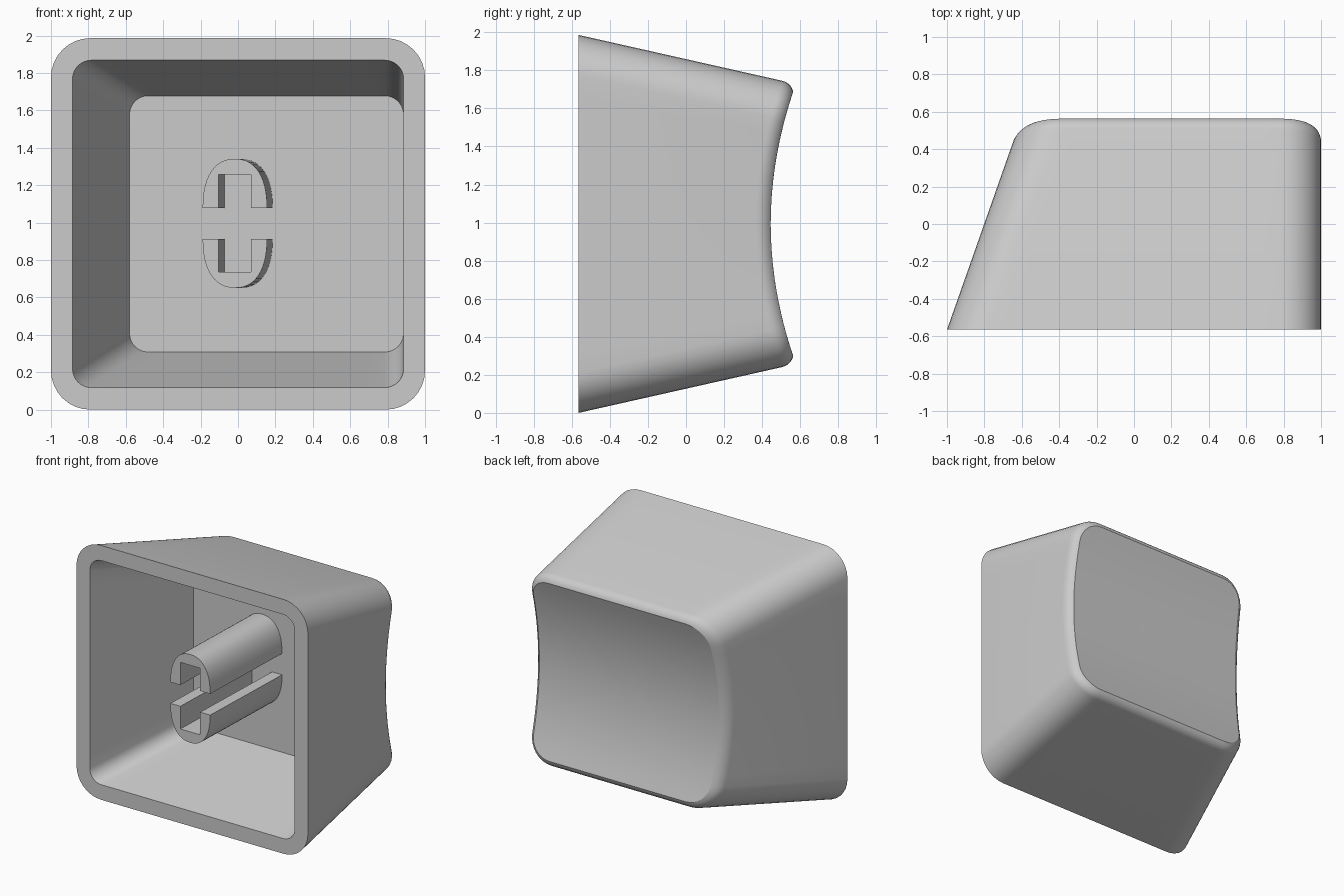
import bpy, bmesh
from math import sin, cos, pi, radians
from mathutils import Vector

cube = bpy.data.objects.get("Cube")
if cube:
    bpy.data.objects.remove(cube, do_unlink=True)

MID_Z = 0.993            # centre height of the cap
FRONT, BACK = -0.565, 0.565

grey = bpy.data.materials.new("light grey plastic")
grey.use_nodes = True
grey.diffuse_color = (0.6, 0.6, 0.6, 1)
grey.node_tree.nodes["Principled BSDF"].inputs["Base Color"].default_value = (0.6, 0.6, 0.6, 1)


def finish(bm, name, angle):
    bmesh.ops.recalc_face_normals(bm, faces=bm.faces)
    mesh = bpy.data.meshes.new(name)
    bm.to_mesh(mesh)
    bm.free()
    mesh.materials.append(grey)
    obj = bpy.data.objects.new(name, mesh)
    bpy.context.collection.objects.link(obj)
    bpy.ops.object.select_all(action="DESELECT")
    obj.select_set(True)
    bpy.context.view_layer.objects.active = obj
    bpy.ops.object.shade_smooth_by_angle(angle=radians(angle))
    return obj


def rounded_rect(x0, x1, z0, z1, r, arc=8, side=14):
    """Rounded rectangle as (x, z) pairs, with evenly divided straight sides."""
    corners = [(x1 - r, z1 - r), (x0 + r, z1 - r), (x0 + r, z0 + r), (x1 - r, z0 + r)]
    arcs = []
    for k, (cx, cz) in enumerate(corners):
        angles = [(k + i / arc) * pi / 2 for i in range(arc + 1)]
        arcs.append([Vector((cx + r * cos(a), cz + r * sin(a))) for a in angles])
    points = []
    for k in range(4):
        end, start = arcs[k][-1], arcs[(k + 1) % 4][0]
        points += arcs[k] + [end.lerp(start, i / side) for i in range(1, side)]
    return points


def outer_section(y, inset=0.0):
    """Outer wall outline at depth y; one side is upright, the rest taper."""
    t = y - FRONT
    dz = 0.225 * t + inset
    return rounded_rect(-1 + 0.352 * t + inset, 1 - inset, dz, 2 * MID_Z - dz, 0.21 - inset)


def dish(z):
    return 0.445 + 0.245 * (z - MID_Z) ** 2


def dished_ring(drop, inset):
    """Outer outline that follows the curved dish, lowered by drop."""
    ring = []
    for i in range(len(outer_section(0))):
        y = 0.5
        for _ in range(5):
            y = dish(outer_section(y, inset)[i].y) - drop
        p = outer_section(y, inset)[i]
        ring.append((p.x, y, p.y))
    return ring


def flat_ring(outline, y):
    return [(p.x, y, p.y) for p in outline]


# Hollow shell: cavity floor, cavity wall, rim, outer wall, rounded edge, dish
rings = [
    flat_ring(rounded_rect(-0.58, 0.885, 0.308, 1.678, 0.1), 0.28),
    flat_ring(rounded_rect(-0.885, 0.885, 0.118, 1.868, 0.1), FRONT),
    flat_ring(outer_section(FRONT), FRONT),
]
fillet, sweep, steps = 0.09, radians(60), 5
for i in range(steps + 1):
    a = sweep * i / steps
    rings.append(dished_ring(fillet * (sin(sweep) - sin(a)), fillet * (1 - cos(a))))
edge, centre_x = rings[-1], 0.185
for k in range(9, 0, -1):
    s = k / 10
    scaled = [(centre_x + (x - centre_x) * s, MID_Z + (z - MID_Z) * s) for x, _, z in edge]
    rings.append([(x, dish(z), z) for x, z in scaled])

bm = bmesh.new()
loops = [[bm.verts.new(p) for p in ring] for ring in rings]
count = len(loops[0])
for a, b in zip(loops, loops[1:]):
    for i in range(count):
        j = (i + 1) % count
        bm.faces.new((a[i], a[j], b[j], b[i]))
bm.faces.new(loops[0])
tip = bm.verts.new((centre_x, dish(MID_Z), MID_Z))
for i in range(count):
    bm.faces.new((loops[-1][i], loops[-1][(i + 1) % count], tip))
finish(bm, "cap_shell", 25)


# Mounting stem: two facing slotted lobes, leaning slightly sideways
def stem_lobe(name, sign):
    half, slot, gap, slot_end, top = 0.172, 0.086, 0.083, 0.26, 0.345
    power = 2 / 2.3
    outline = []
    n = 24
    for i in range(n + 1):
        c, s = cos(pi * i / n), sin(pi * i / n)
        x = half * abs(c) ** power * (1 if c > 0 else -1)
        outline.append((x, gap + (top - gap) * abs(s) ** power))
    outline += [(-slot, gap), (-slot, slot_end), (slot, slot_end), (slot, gap)]
    bm = bmesh.new()
    front, back = [
        [bm.verts.new((x + shift, y, MID_Z + 0.003 + sign * z)) for x, z in outline]
        for y, shift in ((FRONT, -0.017), (0.285, 0.013))
    ]
    bm.faces.new(front)
    bm.faces.new(back)
    for i in range(len(outline)):
        j = (i + 1) % len(outline)
        bm.faces.new((front[i], front[j], back[j], back[i]))
    finish(bm, name, 30)


stem_lobe("stem_upper", 1)
stem_lobe("stem_lower", -1)
